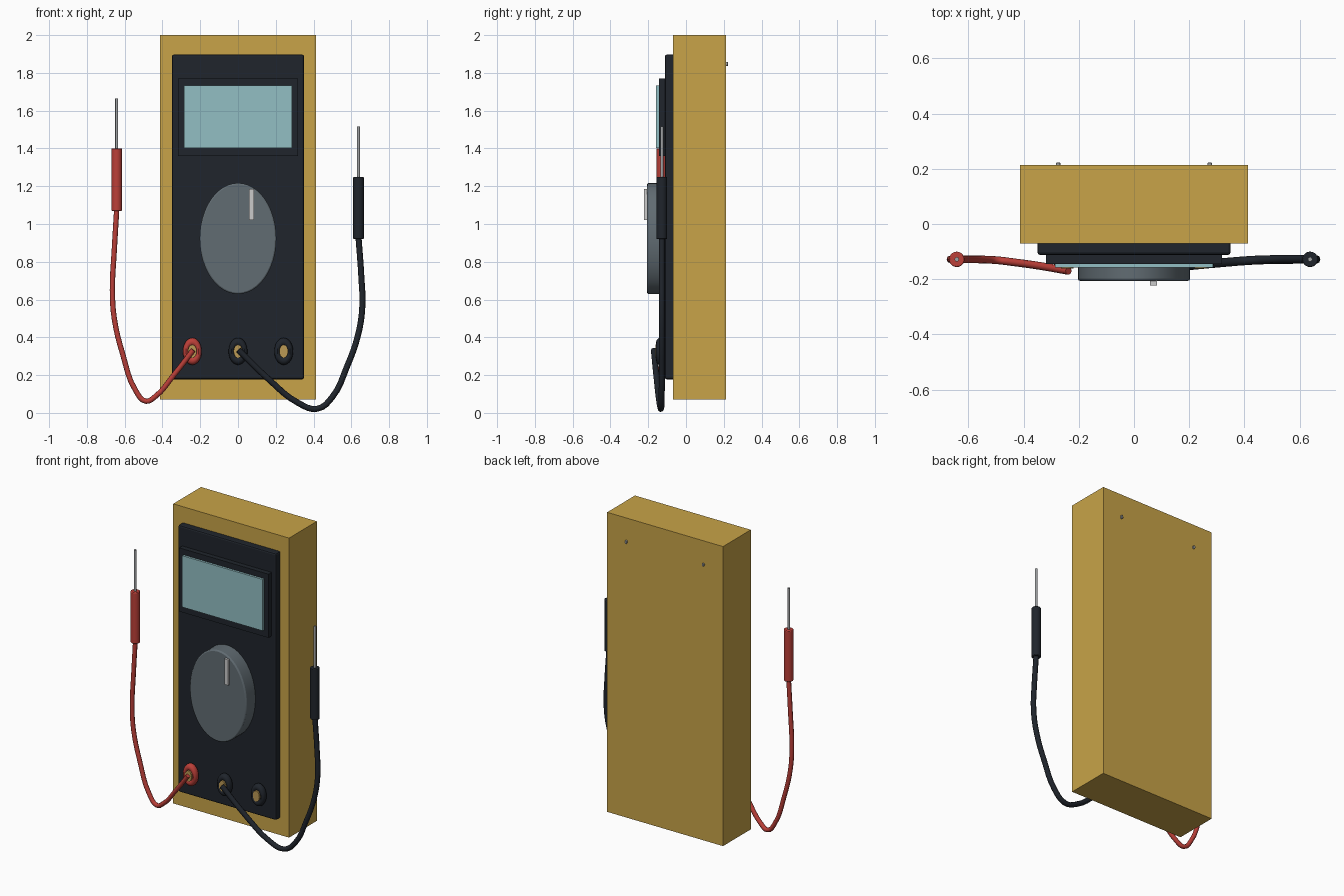
import bpy, math

if "Cube" in bpy.data.objects:
    bpy.data.objects.remove(bpy.data.objects["Cube"])


def mat(name, rgb):
    m = bpy.data.materials.new(name)
    m.diffuse_color = (*rgb, 1)
    m.use_nodes = True
    m.node_tree.nodes["Principled BSDF"].inputs["Base Color"].default_value = m.diffuse_color
    return m


YELLOW = mat("case_yellow", (0.58, 0.37, 0.065))
BLACK = mat("black_plastic", (0.014, 0.018, 0.025))
GLASS = mat("screen_teal", (0.29, 0.52, 0.55))
SLATE = mat("dial_slate", (0.12, 0.15, 0.17))
WHITE = mat("pointer_white", (0.65, 0.65, 0.62))
RED = mat("red_plastic", (0.5, 0.05, 0.04))
BRASS = mat("brass", (0.5, 0.32, 0.09))
STEEL = mat("steel", (0.35, 0.36, 0.37))


def finish(name, material, bevel=0, smooth=False):
    ob = bpy.context.object
    ob.name = name
    ob.data.materials.append(material)
    bpy.ops.object.transform_apply(location=False, rotation=True, scale=True)
    if bevel:
        b = ob.modifiers.new("bevel", 'BEVEL')
        b.width, b.segments, b.limit_method = bevel, 2, 'ANGLE'
    if smooth:
        bpy.ops.object.shade_smooth_by_angle(angle=math.radians(40))
    return ob


def box(name, x, y, z, material, bevel=0):
    """Box from (min, max) pairs."""
    c = [(a + b) / 2 for a, b in (x, y, z)]
    bpy.ops.mesh.primitive_cube_add(size=1, location=c)
    bpy.context.object.scale = [b - a for a, b in (x, y, z)]
    return finish(name, material, bevel)


def disc(name, x, z, rx, rz, y, material, bevel=0, verts=32):
    """Elliptical cylinder along y."""
    bpy.ops.mesh.primitive_cylinder_add(vertices=verts, radius=1, depth=y[1] - y[0],
                                        location=(x, sum(y) / 2, z),
                                        rotation=(math.pi / 2, 0, 0))
    bpy.context.object.scale = (rx, rz, 1)
    return finish(name, material, bevel, True)


def rod(name, x, y, z, r, material, bevel=0):
    """Upright round rod."""
    bpy.ops.mesh.primitive_cylinder_add(vertices=20, radius=r, depth=z[1] - z[0],
                                        location=(x, y, sum(z) / 2))
    return finish(name, material, bevel, True)


def cable(name, pts, r, material):
    cu = bpy.data.curves.new(name, 'CURVE')
    cu.dimensions = '3D'
    cu.bevel_depth, cu.bevel_resolution = r, 2
    cu.resolution_u, cu.use_fill_caps = 4, True
    sp = cu.splines.new('BEZIER')
    sp.bezier_points.add(len(pts) - 1)
    for bp, p in zip(sp.bezier_points, pts):
        bp.co = p
        bp.handle_left_type = bp.handle_right_type = 'AUTO'
    ob = bpy.data.objects.new(name, cu)
    bpy.context.collection.objects.link(ob)
    cu.materials.append(material)


# Case, front panel and display
box("case", (-0.413, 0.413), (-0.07, 0.213), (0.07, 2.0), YELLOW)
box("front_panel", (-0.35, 0.35), (-0.112, -0.06), (0.178, 1.897), BLACK, 0.01)
box("screen_bezel", (-0.318, 0.318), (-0.144, -0.105), (1.36, 1.77), BLACK)
box("screen", (-0.287, 0.287), (-0.158, -0.135), (1.402, 1.733), GLASS)

# Selector dial with pointer
disc("dial", 0, 0.923, 0.203, 0.294, (-0.206, -0.105), SLATE, 0.008, 48)
box("dial_pointer", (0.058, 0.084), (-0.222, -0.2), (1.02, 1.185), WHITE)

# Input jacks
for label, x, m in (("left", -0.242, RED), ("middle", 0, BLACK), ("right", 0.242, BLACK)):
    bpy.ops.mesh.primitive_torus_add(location=(x, -0.135, 0.326), rotation=(math.pi / 2, 0, 0),
                                     major_radius=0.034, minor_radius=0.016,
                                     major_segments=28, minor_segments=12)
    bpy.context.object.scale = (1, 1.44, 1.44)
    finish("jack_ring_" + label, m, 0, True)
    disc("jack_contact_" + label, x, 0.326, 0.023, 0.035, (-0.162, -0.105), BRASS)

# Back screws
for label, x in (("left", -0.275), ("right", 0.275)):
    disc("back_screw_" + label, x, 1.847, 0.008, 0.011, (0.205, 0.222), STEEL, 0.002, 16)

# Probes: handle, tip
Y = -0.128
for label, x, z, m in (("red", -0.642, 1.07, RED), ("black", 0.638, 0.92, BLACK)):
    rod("probe_handle_" + label, x, Y, (z, z + 0.33), 0.028, m, 0.004)
    rod("probe_tip_" + label, x, Y, (z + 0.32, z + 0.595), 0.008, STEEL)

# Leads from the jacks to the probes
cable("lead_red", [(-0.237, -0.17, 0.333), (-0.34, -0.152, 0.2), (-0.44, -0.138, 0.085),
                   (-0.488, -0.132, 0.062), (-0.54, -0.129, 0.115), (-0.61, Y, 0.31),
                   (-0.655, Y, 0.5), (-0.665, Y, 0.65), (-0.655, Y, 0.86),
                   (-0.642, Y, 1.08)], 0.014, RED)
cable("lead_black", [(0.003, -0.17, 0.333), (0.16, -0.155, 0.18), (0.32, -0.14, 0.052),
                     (0.42, -0.132, 0.022), (0.5, -0.129, 0.085), (0.575, Y, 0.24),
                     (0.635, Y, 0.41), (0.658, Y, 0.56), (0.653, Y, 0.72),
                     (0.638, Y, 0.93)], 0.016, BLACK)
